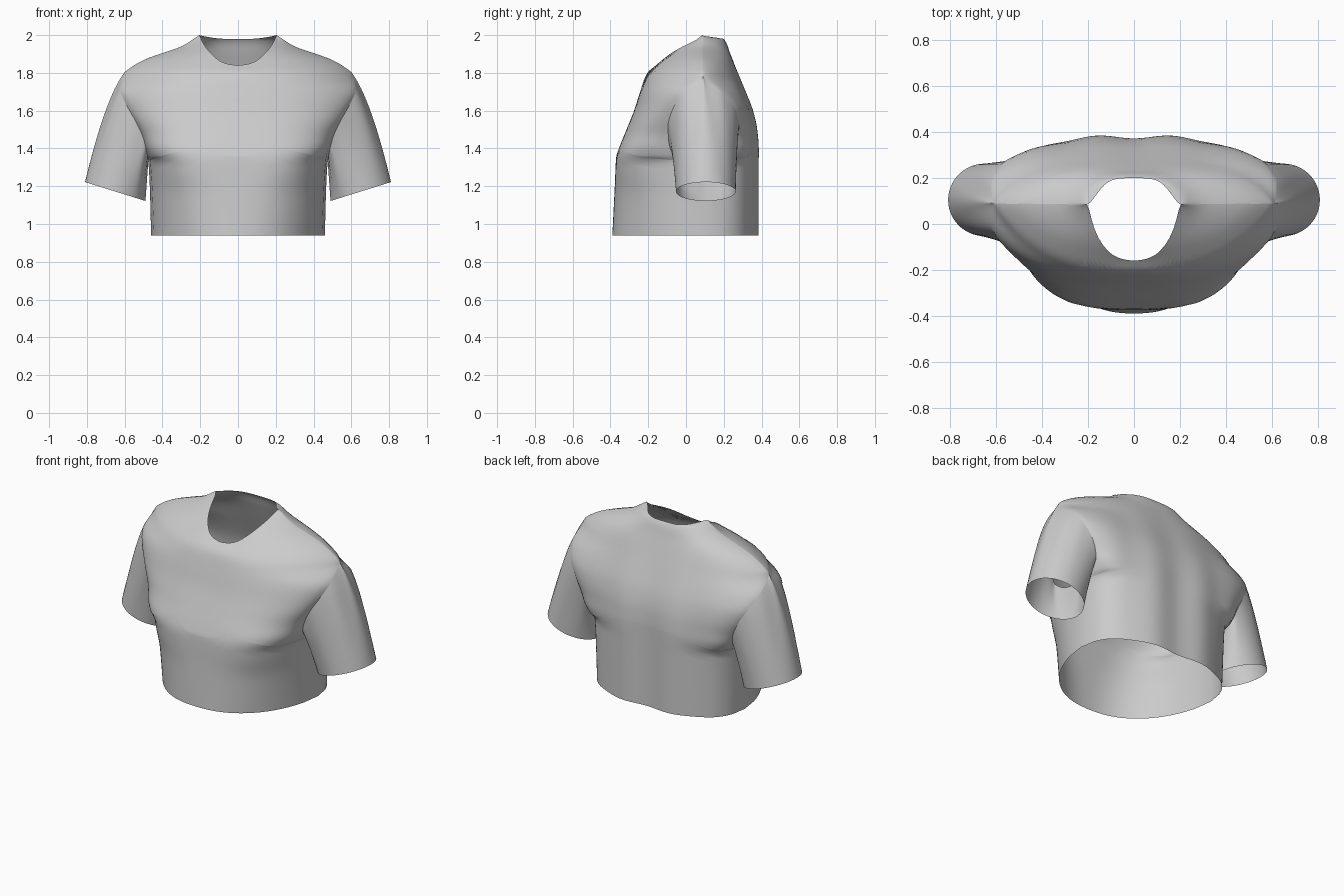
import bpy, bmesh, math
from mathutils import Vector

if "Cube" in bpy.data.objects:
    bpy.data.objects.remove(bpy.data.objects["Cube"])

HEM, UNDERARM, TIP = 0.94, 1.33, 1.79
NU, N1, N2 = 30, 14, 26          # columns, rows below / beside the armhole


def curve(pts):
    """Smooth monotone interpolation through (key, value) points."""
    n = len(pts)
    d = [(pts[i+1][1] - pts[i][1]) / (pts[i+1][0] - pts[i][0]) for i in range(n - 1)]
    m = [d[0]] + [0 if d[i-1] * d[i] <= 0 else 2 * d[i-1] * d[i] / (d[i-1] + d[i])
                  for i in range(1, n - 1)] + [d[-1]]

    def f(k):
        k = min(max(k, pts[0][0]), pts[-1][0])
        i = next(j for j in range(n - 1) if k <= pts[j+1][0])
        h = pts[i+1][0] - pts[i][0]
        t = (k - pts[i][0]) / h
        return ((2*t**3 - 3*t*t + 1) * pts[i][1] + (t**3 - 2*t*t + t) * h * m[i]
                + (3*t*t - 2*t**3) * pts[i+1][1] + (t**3 - t*t) * h * m[i+1])
    return f


# half width by height: side seam, armhole, shoulder slope
width = curve([(.94, .46), (1.2, .467), (1.33, .475), (1.45, .50), (1.55, .545), (1.63, .59),
               (1.71, .622), (1.79, .61), (1.83, .565), (1.87, .495), (1.905, .40),
               (1.94, .30), (2.0, .205)])

# centre depth, edge depth and section roundness by height, and neckline by x
FRONT = dict(
    mid=curve([(.94, -.39), (1.2, -.377), (1.35, -.37), (1.4, -.355), (1.5, -.315), (1.6, -.275),
               (1.7, -.243), (1.8, -.205), (1.84, -.16), (1.9, -.095), (1.95, -.03), (2.0, .085)]),
    edge=curve([(.94, .1), (1.33, .1), (1.36, -.02), (1.42, -.09), (1.52, -.095), (1.63, -.06),
                (1.72, 0), (1.79, .09), (2.0, .085)]),
    p=curve([(.94, 2.3), (1.15, 2.6), (1.35, 3.6), (1.5, 3), (1.7, 2.6), (2, 2.4)]),
    q=curve([(.94, .58), (1.33, .5), (1.5, .65), (1.7, .8), (2, .8)]),
    neck=[(0, 1.84), (.045, 1.845), (.09, 1.86), (.14, 1.9), (.18, 1.95), (.205, 2.0)])
BACK = dict(
    mid=curve([(.94, .38), (1.4, .38), (1.5, .373), (1.6, .352), (1.7, .315), (1.8, .275),
               (1.9, .235), (1.98, .2), (2.0, .085)]),
    edge=curve([(.94, .1), (1.33, .1), (1.36, .2), (1.42, .265), (1.52, .28), (1.6, .265),
                (1.7, .19), (1.79, .09), (2.0, .085)]),
    p=curve([(.94, 3.2), (1.35, 3.5), (1.6, 3), (2, 2.8)]),
    q=curve([(.94, .5), (1.33, .5), (1.5, .8), (1.7, .75), (2, .7)]),
    neck=[(0, 1.98), (.06, 1.98), (.11, 1.983), (.16, 1.99), (.205, 2.0)])


def on_cloth(side, x, z):
    w = width(z)
    t = min(max(x / w, 0), 1)
    s = (1 - t ** side['p'](z)) ** side['q'](z)
    e = side['edge'](z)
    y = e + (side['mid'](z) - e) * s
    if side is BACK:                       # soft vertical folds
        y -= .007 * math.cos(x * 20) * s * min(1, max(0, (1.9 - z) * 2))
    return Vector((t * w, y, z))


def side_z(j):
    if j <= N1:
        return HEM + (UNDERARM - HEM) * j / N1
    return UNDERARM + (TIP - UNDERARM) * (1 - math.cos(math.pi * (j - N1) / N2)) / 2


def panel(side):
    """Grid between centre line, hem, side edge and neck + shoulder edge."""
    nx = curve([(i / (len(side['neck']) - 1), p[0]) for i, p in enumerate(side['neck'])])
    nz = curve([(i / (len(side['neck']) - 1), p[1]) for i, p in enumerate(side['neck'])])

    def top(u):
        if u <= .4:
            return Vector((nx(u / .4), nz(u / .4)))
        z = 2.0 + (TIP - 2.0) * (u - .4) / .6
        return Vector((width(z), z))
    w0, t0, t1 = width(HEM), top(0), top(1)
    rows = []
    for j in range(N1 + N2 + 1):
        z = side_z(j)
        v = (z - HEM) / (TIP - HEM)
        right, mid = Vector((width(z), z)), Vector((0, HEM + (t0.y - HEM) * v))
        row = []
        for i in range(NU + 1):
            u = i / NU
            bottom = Vector((w0 * u, HEM))
            corners = ((1-u) * (1-v) * Vector((0, HEM)) + u * (1-v) * Vector((w0, HEM))
                       + (1-u) * v * t0 + u * v * t1)
            p = (1-v) * bottom + v * top(u) + (1-u) * mid + u * right - corners
            row.append(on_cloth(side, p.x, p.y))
        rows.append(row)
    return rows


def make(name, grids):
    bm = bmesh.new()
    for rows in grids:
        vs = [[bm.verts.new(p) for p in r] for r in rows]
        for a, b in zip(vs, vs[1:]):
            for i in range(len(a) - 1):
                bm.faces.new((a[i], a[i+1], b[i+1], b[i]))
    bmesh.ops.remove_doubles(bm, verts=bm.verts, dist=.0005)
    bmesh.ops.recalc_face_normals(bm, faces=bm.faces)
    for f in bm.faces:
        f.smooth = True
    me = bpy.data.meshes.new(name)
    bm.to_mesh(me)
    bm.free()
    ob = bpy.data.objects.new(name, me)
    bpy.context.collection.objects.link(ob)
    mirror = ob.modifiers.new('mirror', 'MIRROR')
    mirror.merge_threshold = .001
    return ob


# body: front and back panels, open at hem, neck and armholes
front, back = panel(FRONT), panel(BACK)
make('shirt_body', [front, [r[::-1] for r in back]])

# sleeves: from the armhole edge to a tilted oval cuff
hole = [r[-1] for r in front[N1:]] + [r[-1] for r in back[N1:]][::-1][1:]
rings = []
for k in range(19):
    s = k / 18
    ring = []
    for i, a in enumerate(hole):
        ang = 2 * math.pi * i / (len(hole) - 1)
        c = -math.cos(ang)                 # -1 at underarm, 1 on the outside
        cuff = Vector((.65 + .16 * c, .105 - .158 * math.sin(ang), 1.172 + .05 * c))
        outer = (1 + c) / 2
        ctrl = (a + cuff) / 2 + Vector((-.005, 0, .15)) * outer
        ring.append((1-s)**2 * a + 2*s*(1-s) * ctrl + s*s * cuff)
    rings.append(ring)
make('sleeves', [rings])
